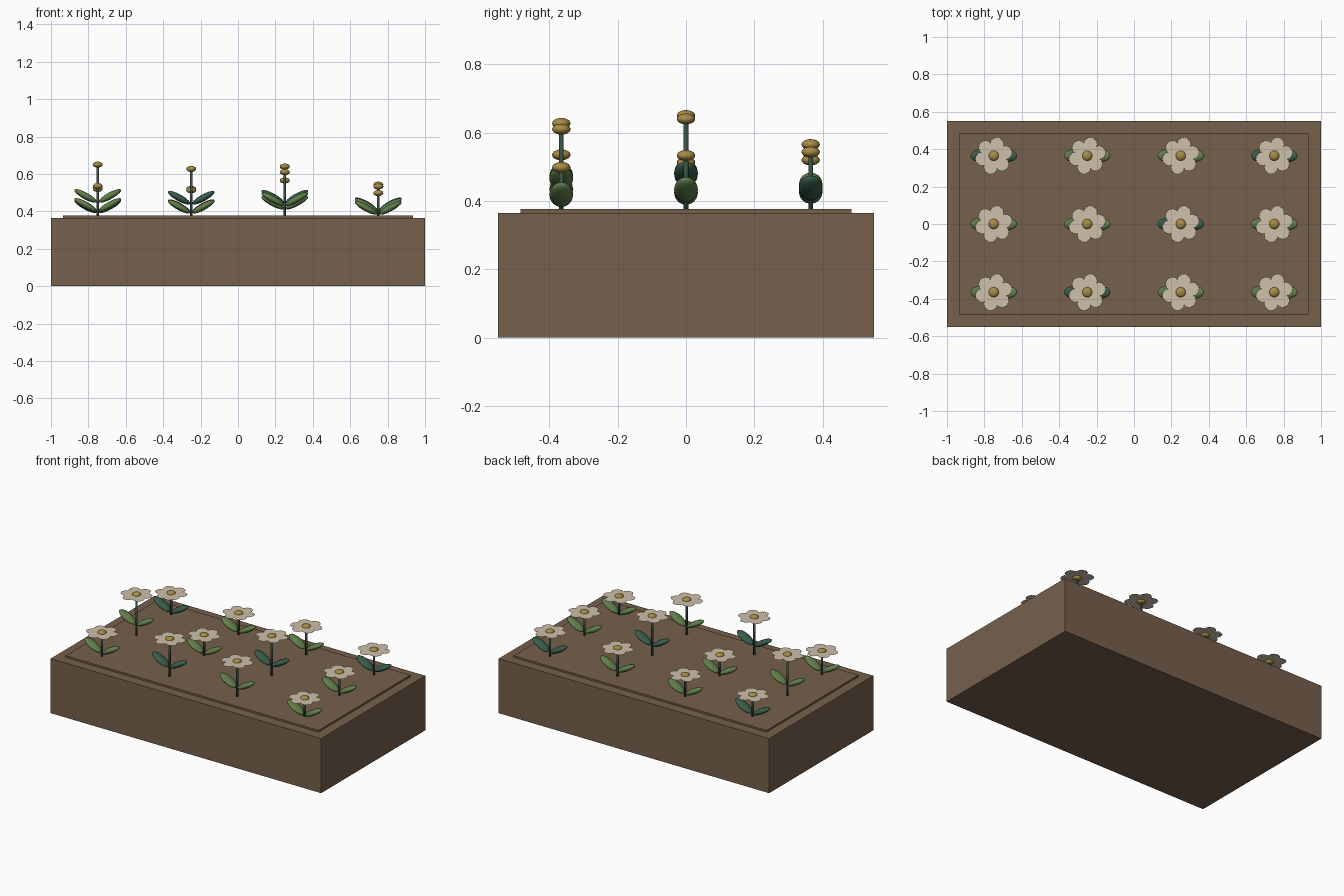
import bpy, bmesh, math
from mathutils import Matrix, Vector

cube = bpy.data.objects.get("Cube")
if cube:
    bpy.data.objects.remove(cube, do_unlink=True)


def material(name, color):
    m = bpy.data.materials.new(name)
    m.use_nodes = True
    m.diffuse_color = (*color, 1)
    m.node_tree.nodes["Principled BSDF"].inputs["Base Color"].default_value = (*color, 1)
    return m


SOIL = material("soil brown", (0.18, 0.115, 0.072))
STEM = material("stem green", (0.04, 0.08, 0.05))
LEAF = material("leaf green", (0.12, 0.21, 0.07))
DARK = material("dark leaf green", (0.04, 0.11, 0.07))
PETAL = material("petal cream", (0.62, 0.53, 0.40))
GOLD = material("centre gold", (0.39, 0.26, 0.06))


def finish(name, bm, mat, smooth=False):
    mesh = bpy.data.meshes.new(name)
    bm.to_mesh(mesh)
    bm.free()
    mesh.materials.append(mat)
    for p in mesh.polygons:
        p.use_smooth = smooth
    obj = bpy.data.objects.new(name, mesh)
    bpy.context.collection.objects.link(obj)
    return obj


def block(name, size, z, mat):
    bm = bmesh.new()
    bmesh.ops.create_cube(bm, size=1, matrix=Matrix.Translation((0, 0, z + size[2] / 2))
                          @ Matrix.Diagonal((*size, 1)))
    return finish(name, bm, mat)


def ellipsoid(bm, centre, radii, tilt=0.0):
    m = (Matrix.Translation(centre) @ Matrix.Rotation(tilt, 4, "Y")
         @ Matrix.Diagonal((*radii, 1)))
    bmesh.ops.create_uvsphere(bm, u_segments=16, v_segments=10, radius=1, matrix=m)


def petals(name, centre):
    # Flat six-lobed blossom with a slightly ragged rim
    bm = bmesh.new()
    hub = bm.verts.new(centre)
    rim = []
    steps = 96
    for i in range(steps):
        a = math.tau * i / steps
        lobe = abs(math.cos(3 * (a - math.radians(75)))) ** 0.8
        r = 0.074 + 0.027 * lobe + (0.0025 if i % 2 else -0.0025)
        rim.append(bm.verts.new(centre + Vector((math.cos(a), math.sin(a), 0)) * r))
    for i in range(steps):
        bm.faces.new((hub, rim[i], rim[(i + 1) % steps]))
    return finish(name, bm, PETAL)


def flower(tag, x, y, top, leaf_mat):
    base = 0.37
    # Stem
    bm = bmesh.new()
    bmesh.ops.create_cone(bm, cap_ends=True, segments=8, radius1=0.007, radius2=0.007,
                          depth=top - base,
                          matrix=Matrix.Translation((x, y, (top + base) / 2)))
    finish("stem_" + tag, bm, STEM, True)
    # Pair of upswept leaves
    bm = bmesh.new()
    leaf_z = 0.367 + 0.42 * (top - 0.375)
    for s in (-1, 1):
        ellipsoid(bm, (x + s * 0.065, y, leaf_z), (0.068, 0.035, 0.018),
                  -s * math.radians(29))
    finish("leaves_" + tag, bm, leaf_mat, True)
    # Blossom and its centre
    petals("petals_" + tag, Vector((x, y, top)))
    bm = bmesh.new()
    ellipsoid(bm, (x, y, top), (0.027, 0.027, 0.016))
    finish("flower_centre_" + tag, bm, GOLD, True)


# Bed and raised soil layer
block("flower_bed", (2, 1.1, 0.365), 0, SOIL)
block("soil_layer", (1.87, 0.97, 0.017), 0.36, SOIL)

# Rows from front to back: blossom heights, and the columns with dark leaves
rows = [
    (-0.365, (0.535, 0.627, 0.61, 0.498), (1,)),
    (0.0, (0.65, 0.513, 0.64, 0.533), (2,)),
    (0.365, (0.52, 0.52, 0.565, 0.543), (0, 3)),
]
for r, (y, heights, dark) in enumerate(rows):
    for c, top in enumerate(heights):
        flower(f"{r + 1}_{c + 1}", -0.75 + 0.5 * c, y, top, DARK if c in dark else LEAF)
